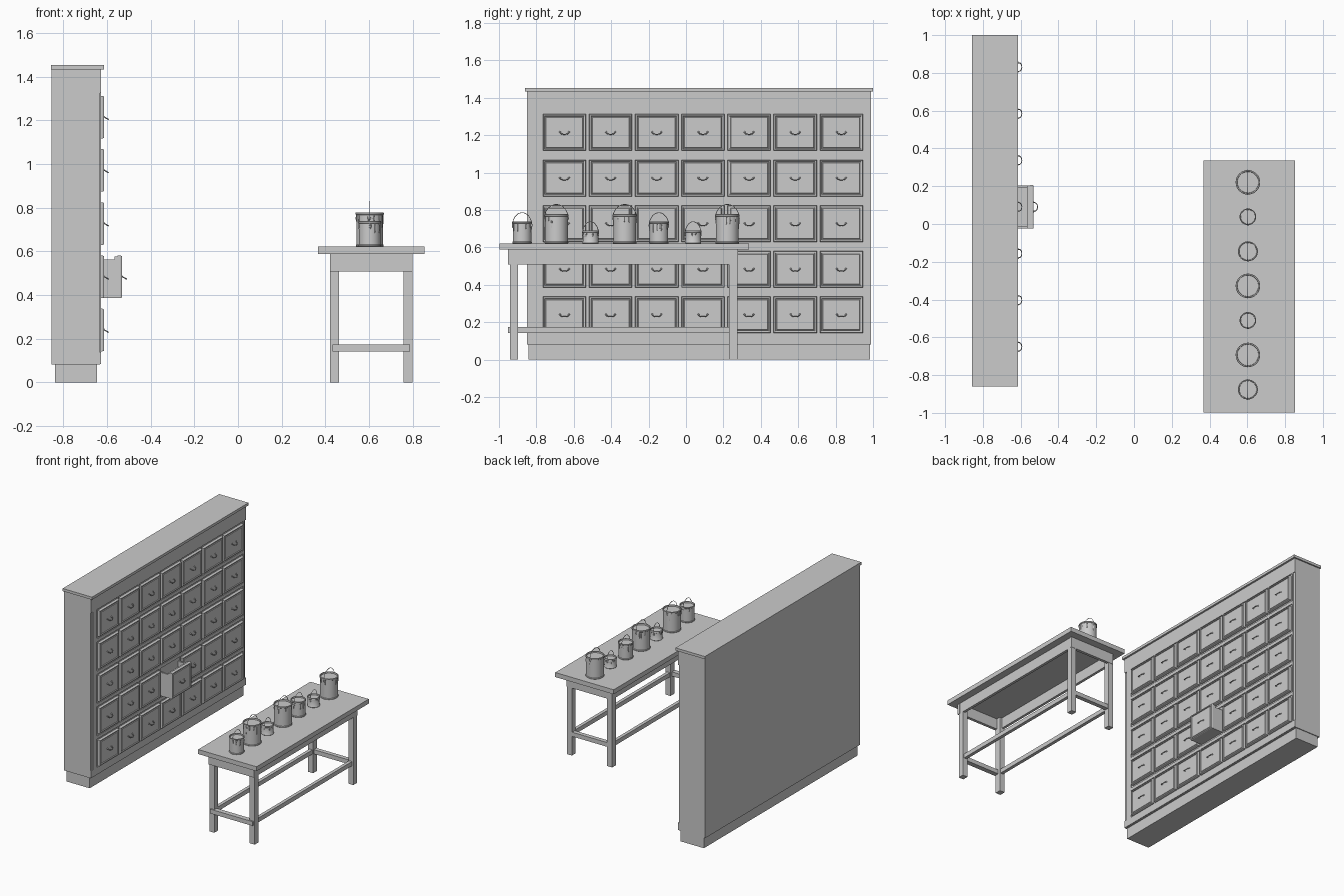
import bpy, bmesh, math, random
from mathutils import Vector, Matrix

if "Cube" in bpy.data.objects:
    bpy.data.objects.remove(bpy.data.objects["Cube"])

random.seed(4)


def add(name, data, loc=(0, 0, 0)):
    ob = bpy.data.objects.new(name, data)
    ob.location = loc
    bpy.context.collection.objects.link(ob)
    return ob


def mesh_from(bm, name, smooth=False):
    bmesh.ops.recalc_face_normals(bm, faces=bm.faces)
    me = bpy.data.meshes.new(name)
    bm.to_mesh(me)
    bm.free()
    if smooth:
        me.shade_smooth()
        me.set_sharp_from_angle(angle=math.radians(35))
    return me


def box(name, x, y, z):
    bm = bmesh.new()
    mid = Vector((sum(x) / 2, sum(y) / 2, sum(z) / 2))
    size = (x[1] - x[0], y[1] - y[0], z[1] - z[0])
    bmesh.ops.create_cube(bm, size=1, matrix=Matrix.Diagonal((*size, 1)))
    return add(name, mesh_from(bm, name), mid)


def wire(name, pts, radius):
    cu = bpy.data.curves.new(name, 'CURVE')
    cu.dimensions = '3D'
    cu.bevel_depth = radius
    cu.bevel_resolution = 2
    cu.use_fill_caps = True
    sp = cu.splines.new('POLY')
    sp.points.add(len(pts) - 1)
    for p, co in zip(sp.points, pts):
        p.co = (*co, 1)
    return cu


def lathe(bm, profile, n=32):
    rings = [[bm.verts.new((r * math.cos(2 * math.pi * i / n), r * math.sin(2 * math.pi * i / n), z))
              for i in range(n)] for r, z in profile]
    for a, b in zip(rings, rings[1:]):
        for i in range(n):
            bm.faces.new((a[i], a[(i + 1) % n], b[(i + 1) % n], b[i]))
    bm.faces.new(rings[0])
    bm.faces.new(rings[-1])


# Cabinet carcass
FACE = -0.633
box("cabinet_body", (-0.853, FACE), (-0.85, 0.99), (0.082, 1.435))
box("cabinet_top", (-0.857, -0.613), (-0.86, 1.0), (1.433, 1.453))
box("cabinet_plinth", (-0.838, -0.645), (-0.842, 0.984), (0, 0.084))

# Face frame and dividers
cols = [0.0905 + 0.2468 * i for i in range(-3, 4)]
rows = [0.24 + 0.2437 * i for i in range(5)]
F = (FACE - 0.004, FACE + 0.006)
box("frieze_rail", F, (-0.85, 0.99), (1.325, 1.433))
box("bottom_rail", F, (-0.85, 0.99), (0.084, 0.138))
box("left_stile", F, (-0.83, -0.782), (0.138, 1.325))
box("right_stile", F, (0.96, 0.97), (0.138, 1.325))
for a, b in zip(rows, rows[1:]):
    m = (a + b) / 2
    box("drawer_rail", F, (-0.782, 0.96), (m - 0.012, m + 0.012))
for a, b in zip(cols, cols[1:]):
    m = (a + b) / 2
    box("drawer_divider", F, (m - 0.005, m + 0.005), (0.138, 1.325))

# Shared drawer front with a moulded border
bm = bmesh.new()
bmesh.ops.create_cube(bm, size=1, matrix=Matrix.Translation((0.006, 0, 0)) @ Matrix.Diagonal((0.014, 0.231, 0.195, 1)))
bm.normal_update()
face = [f for f in bm.faces if f.normal.x > 0.9]
for t, d in ((0.004, 0.006), (0.010, 0), (0.003, -0.006), (0.004, 0), (0.004, 0.004)):
    bmesh.ops.inset_region(bm, faces=face, thickness=t, depth=d)
drawer_mesh = mesh_from(bm, "drawer_front")

# Shared drooping pull with end bosses
pull_pts = []
for i in range(13):
    a = math.pi * i / 12
    s = math.sin(a) ** 0.7 if 0 < i < 12 else 0
    pull_pts.append((0.021 * s, -0.023 * math.cos(a), -0.012 * s))
pull_curve = wire("drawer_pull", pull_pts, 0.0026)
bm = bmesh.new()
for y in (-0.024, 0.024):
    bmesh.ops.create_uvsphere(bm, u_segments=10, v_segments=6, radius=0.005, matrix=Matrix.Translation((0, y, 0)))
boss_mesh = mesh_from(bm, "pull_bosses", True)

OPEN = 0.083
for r, z in enumerate(rows):
    for c, y in enumerate(cols):
        pulled = r == 1 and c == 3
        x = FACE + (OPEN if pulled else 0)
        add("drawer_front", drawer_mesh, (x, y, z))
        add("drawer_pull", pull_curve, (x + 0.018, y, z + 0.002))
        add("pull_bosses", boss_mesh, (x + 0.018, y, z + 0.002))

# Open drawer box
y0, z0 = cols[3], rows[1]
X = (FACE - 0.02, FACE + OPEN)
for s in (-1, 1):
    box("open_drawer_side", X, sorted((y0 + s * 0.113, y0 + s * 0.1)), (z0 - 0.097, z0 + 0.08))
box("open_drawer_bottom", X, (y0 - 0.113, y0 + 0.113), (z0 - 0.097, z0 - 0.085))
box("open_drawer_front_back", (-0.566, FACE + OPEN), (y0 - 0.113, y0 + 0.113), (z0 - 0.097, z0 + 0.092))

# Table
box("table_top", (0.367, 0.853), (-0.998, 0.336), (0.588, 0.622))
for x in ((0.421, 0.463), (0.757, 0.798)):
    for y in ((-0.942, -0.897), (0.231, 0.276)):
        box("table_leg", x, y, (0, 0.59))
for x in ((0.424, 0.444), (0.778, 0.798)):
    box("long_apron", x, (-0.95, 0.278), (0.508, 0.59))
for y in ((-0.952, -0.93), (0.256, 0.278)):
    box("end_apron", (0.422, 0.8), y, (0.508, 0.59))
for x in ((0.433, 0.458), (0.762, 0.787)):
    box("long_stretcher", x, (-0.94, 0.27), (0.142, 0.174))
for y in ((-0.952, -0.915), (0.24, 0.272)):
    box("end_stretcher", (0.433, 0.788), y, (0.142, 0.174))


# Paint cans with rolled rims, drips and bail handles
def can(y, r, h, top):
    loc = (0.603, y, 0.622)
    b = r * 0.94
    bm = bmesh.new()
    lathe(bm, [(b, 0), (r * 0.98, 0.002), (r * 0.98, 0.007), (b, 0.010), (b, h - 0.012), (r, h - 0.009),
               (r, h - 0.002), (r * 0.97, h), (r * 0.88, h), (r * 0.86, h - 0.010)])
    add("paint_can", mesh_from(bm, "paint_can", True), loc)
    # paint drips
    bm = bmesh.new()
    for i in range(9):
        a = random.uniform(0, 2 * math.pi)
        ln = random.uniform(0.08, 0.22) * h
        m = Matrix.Translation((b * math.cos(a), b * math.sin(a), h - 0.010 - ln))
        bmesh.ops.create_uvsphere(bm, u_segments=8, v_segments=6, radius=1,
                                  matrix=m @ Matrix.Diagonal((0.003, 0.003, ln, 1)))
    add("paint_drips", mesh_from(bm, "paint_drips", True), loc)
    # handle ears
    zp = h - 0.026
    bm = bmesh.new()
    for s in (-1, 1):
        bmesh.ops.create_cone(bm, cap_ends=True, segments=12, radius1=0.006, radius2=0.005, depth=0.007,
                              matrix=Matrix.Translation((0, s * b, zp)) @ Matrix.Rotation(-s * math.pi / 2, 4, 'X'))
    add("handle_ears", mesh_from(bm, "handle_ears", True), loc)
    # bail handle
    rise = top - 0.622 - zp
    pts = [(0, -r * math.cos(math.pi * i / 24), zp + rise * math.sin(math.pi * i / 24)) for i in range(25)]
    add("can_handle", wire("can_handle", pts, 0.0018), loc)


sizes = {'L': (0.065, 0.156, 0.83), 'M': (0.053, 0.117, 0.786), 'S': (0.044, 0.070, 0.738)}
for i, k in enumerate("MLSLMSL"):
    can(-0.876 + 0.1828 * i, *sizes[k])
